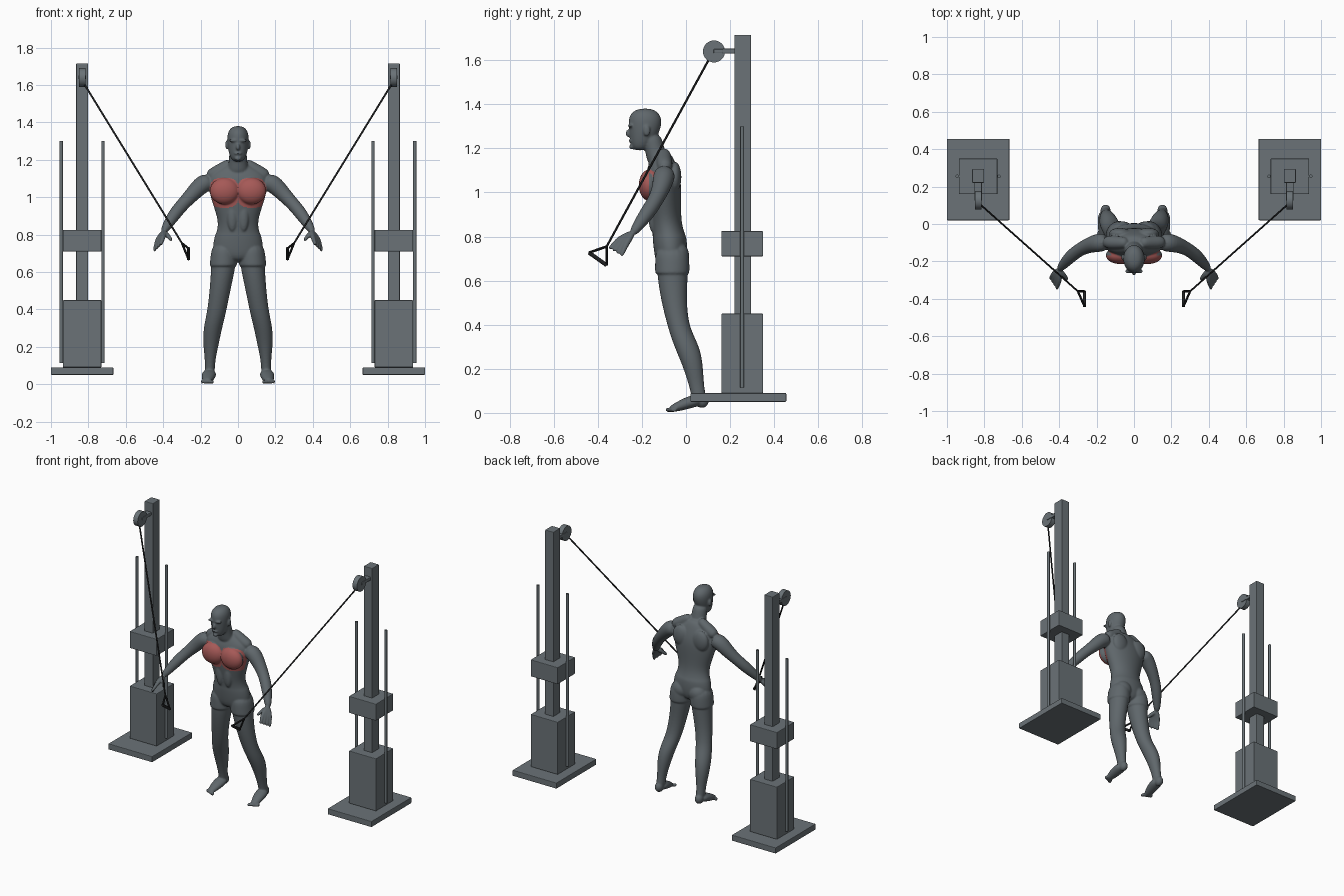
import bpy, bmesh, math
from mathutils import Vector, Matrix

if "Cube" in bpy.data.objects:
    bpy.data.objects.remove(bpy.data.objects["Cube"], do_unlink=True)


def material(name, rgb):
    m = bpy.data.materials.new(name)
    m.use_nodes = True
    m.diffuse_color = (*rgb, 1)
    m.node_tree.nodes["Principled BSDF"].inputs["Base Color"].default_value = (*rgb, 1)
    return m


STEEL = material("steel grey", (0.145, 0.17, 0.185))
SKIN = material("body grey", (0.115, 0.135, 0.147))
RED = material("muscle red", (0.38, 0.10, 0.095))
BLACK = material("cable black", (0.015, 0.016, 0.017))


def add_object(name, bm, mat):
    me = bpy.data.meshes.new(name)
    bmesh.ops.recalc_face_normals(bm, faces=bm.faces)
    bm.to_mesh(me)
    bm.free()
    me.materials.append(mat)
    ob = bpy.data.objects.new(name, me)
    bpy.context.collection.objects.link(ob)
    return ob


def box(name, lo, hi, mat=STEEL):
    lo, hi = Vector(lo), Vector(hi)
    bm = bmesh.new()
    bmesh.ops.create_cube(bm, size=1, matrix=Matrix.Translation((lo + hi) / 2) @ Matrix.Diagonal((*(hi - lo), 1)))
    ob = add_object(name, bm, mat)
    bev = ob.modifiers.new("edge", "BEVEL")
    bev.width, bev.segments = 0.004, 2
    return ob


def rod(name, a, b, r, mat, sides=16):
    a, b = Vector(a), Vector(b)
    bm = bmesh.new()
    turn = (b - a).to_track_quat('Z', 'Y').to_matrix().to_4x4()
    bmesh.ops.create_cone(bm, cap_ends=True, segments=sides, radius1=r, radius2=r, depth=(b - a).length,
                          matrix=Matrix.Translation((a + b) / 2) @ turn)
    ob = add_object(name, bm, mat)
    for p in ob.data.polygons:
        p.use_smooth = len(p.vertices) == 4
    for e in ob.data.edges:
        e.use_edge_sharp = False
    ob.data.set_sharp_from_angle(angle=math.radians(40))
    return ob


# Cable towers, one per side
for s, side in ((1, "left_"), (-1, "right_")):
    def span(name, x, w, y, z):
        box(side + name, (s * x - w, y[0], z[0]), (s * x + w, y[1], z[1]))
    span("base_plate", 0.833, 0.167, (0.02, 0.455), (0.05, 0.09))
    span("weight_stack", 0.833, 0.103, (0.16, 0.35), (0.09, 0.45))
    span("carriage", 0.833, 0.103, (0.16, 0.35), (0.71, 0.825))
    span("column", 0.833, 0.032, (0.22, 0.295), (0.09, 1.715))
    span("pulley_arm", 0.833, 0.02, (0.165, 0.225), (1.63, 1.653))
    span("pulley_axle_bar", 0.833, 0.021, (0.125, 0.17), (1.632, 1.651))
    rod(side + "pulley", (s * 0.816, 0.127, 1.64), (s * 0.85, 0.127, 1.64), 0.05, STEEL, 32)
    for label, x in (("inner", 0.722), ("outer", 0.945)):
        rod(side + label + "_guide_rod", (s * x, 0.255, 0.115), (s * x, 0.255, 1.3), 0.009, STEEL)
    # Cable and triangular grip
    apex, low, out = (s * 0.30, -0.36, 0.755), (s * 0.265, -0.36, 0.67), (s * 0.265, -0.44, 0.727)
    rod(side + "cable", (s * 0.828, 0.11, 1.615), apex, 0.005, BLACK, 10)
    rod(side + "grip_strap_low", apex, low, 0.006, BLACK, 8)
    rod(side + "grip_strap_out", apex, out, 0.006, BLACK, 8)
    rod(side + "grip_bar", low, out, 0.009, BLACK, 12)

# Body parts are gathered in one mesh and fused
body = bmesh.new()


def loft(rings):
    loops = []
    for c, u, v in rings:
        loops.append([body.verts.new(c + u * math.cos(a) + v * math.sin(a))
                      for a in (math.tau * i / 16 for i in range(16))])
    for p, q in zip(loops, loops[1:]):
        for i in range(16):
            j = (i + 1) % 16
            body.faces.new((p[i], p[j], q[j], q[i]))
    body.faces.new(loops[0][::-1])
    body.faces.new(loops[-1])


def stack(stations, s=1):
    """Level rings: height, x range, y range."""
    loft([(Vector((s * (a + b) / 2, (c + d) / 2, z)), Vector(((b - a) / 2, 0, 0)), Vector((0, (d - c) / 2, 0)))
          for z, a, b, c, d in stations])


def limb(points, s=1, wide=1.0):
    """Rings along a path of x, y, z, radius."""
    pts = [Vector((s * x, y, z)) for x, y, z, r in points]
    rings = []
    for i, p in enumerate(pts):
        q = (pts[min(i + 1, len(pts) - 1)] - pts[max(i - 1, 0)]).to_track_quat('Z', 'Y')
        r = points[i][3]
        rings.append((p, q @ Vector((r * wide, 0, 0)), q @ Vector((0, r, 0))))
    loft(rings)


def blob(x, y, z, rx, ry, rz):
    bmesh.ops.create_uvsphere(body, u_segments=16, v_segments=10, radius=1,
                              matrix=Matrix.Translation((x, y, z)) @ Matrix.Diagonal((rx, ry, rz, 1)))


def centred(stations):
    stack([(z, -w, w, a, b) for z, w, a, b in stations])


# Torso, neck and head
centred([(0.65, .11, -.13, -.01), (0.72, .143, -.146, .01), (0.80, .126, -.154, .004), (0.806, .119, -.152, -.002),
         (0.85, .108, -.158, -.016), (0.90, .115, -.167, -.021), (0.97, .14, -.178, -.02), (1.04, .16, -.185, -.02),
         (1.09, .165, -.183, -.03), (1.13, .145, -.17, -.045), (1.165, .08, -.155, -.06), (1.185, .05, -.15, -.08)])
centred([(1.11, .065, -.17, -.07), (1.17, .052, -.182, -.088), (1.22, .048, -.195, -.102), (1.27, .046, -.21, -.115)])
centred([(1.19, .026, -.238, -.18), (1.213, .043, -.251, -.155), (1.25, .053, -.257, -.13), (1.30, .059, -.262, -.11),
         (1.34, .058, -.262, -.109), (1.368, .043, -.243, -.13), (1.381, .02, -.21, -.16)])
blob(0, -.262, 1.268, .011, .013, .017)
blob(0, -.250, 1.234, .022, .011, .007)
blob(0, -.245, 1.207, .018, .014, .012)

for s in (1, -1):
    # Face and torso muscles
    blob(s * .025, -.253, 1.303, .026, .012, .008)
    blob(s * .06, -.178, 1.28, .008, .016, .025)
    blob(s * .072, -.168, 1.033, .082, .048, .072)
    blob(s * .075, -.05, 1.07, .06, .03, .07)
    blob(s * .062, -.04, .715, .064, .056, .062)
    blob(s * .03, -.148, .90, .03, .024, .085)
    limb([(.03, -.10, 1.19, .03), (.09, -.10, 1.145, .036), (.165, -.095, 1.105, .038)], s)
    # Arm
    limb([(.14, -.095, 1.085, .045), (.19, -.10, 1.075, .052), (.24, -.112, 1.02, .042), (.293, -.138, .965, .035),
          (.335, -.17, .915, .036), (.372, -.21, .86, .028), (.402, -.245, .81, .019)], s)
    # Hand: four fingers fan out from the wrist, then the thumb
    wrist = Vector((.395, -.238, .82))
    for f in range(4):
        t = f / 3
        knuckle = Vector((.432, -.268, .772)).lerp((.398, -.302, .79), t)
        tip = Vector((.448, -.295, .708)).lerp((.415, -.35, .742), t)
        limb([(*wrist, .015), (*knuckle, .014), (*knuckle.lerp(tip, .5), .0105), (*tip, .009)], s)
    limb([(.397, -.245, .815, .014), (.375, -.275, .795, .013), (.352, -.30, .765, .009)], s)
    # Leg
    stack([(.74, .02, .13, -.125, 0), (.66, .008, .143, -.133, .01), (.60, .018, .146, -.129, .008),
           (.50, .04, .153, -.112, .004), (.40, .06, .164, -.086, .014), (.34, .074, .177, -.068, .042),
           (.28, .089, .187, -.045, .068), (.21, .103, .187, -.015, .078), (.14, .119, .178, .008, .081),
           (.09, .123, .178, .022, .088), (.05, .125, .178, .025, .095)], s)
    # Shorts leg with a raised hem
    stack([(.76, .01, .137, -.14, .01), (.68, .002, .149, -.142, .018), (.636, .004, .153, -.142, .017),
           (.628, .006, .153, -.141, .016)], s)
    # Foot and toes
    blob(s * .152, .072, .056, .028, .033, .034)
    limb([(.152, .07, .06, .026), (.156, .02, .05, .029), (.161, -.025, .033, .024), (.164, -.06, .02, .017),
          (.165, -.072, .017, .012)], s, 1.4)
    for t in range(5):
        blob(s * (.138 + .0135 * t), -.078 + .006 * t, .014, .009 - .0007 * t, .016, .011)

figure = add_object("human_figure", body, SKIN)
sub = figure.modifiers.new("round", "SUBSURF")
sub.levels = sub.render_levels = 2
fuse = figure.modifiers.new("fuse", "REMESH")
fuse.mode, fuse.voxel_size = "VOXEL", 0.005
soft = figure.modifiers.new("soften", "SMOOTH")
soft.factor, soft.iterations = 0.5, 5
bpy.context.view_layer.update()
fused = bpy.data.meshes.new_from_object(figure.evaluated_get(bpy.context.evaluated_depsgraph_get()))
figure.modifiers.clear()
figure.data = fused
fused.materials.clear()
fused.materials.append(SKIN)
fused.materials.append(RED)

# Highlighted chest muscles: one rounded patch per side
for p in fused.polygons:
    p.use_smooth = True
    x, y, z = p.center
    patch = abs((abs(x) - .074) / .078) ** 3 + abs((z - 1.024) / .08) ** 3
    p.material_index = int(patch < 1 and y < -.115 and p.normal.y < 0)
